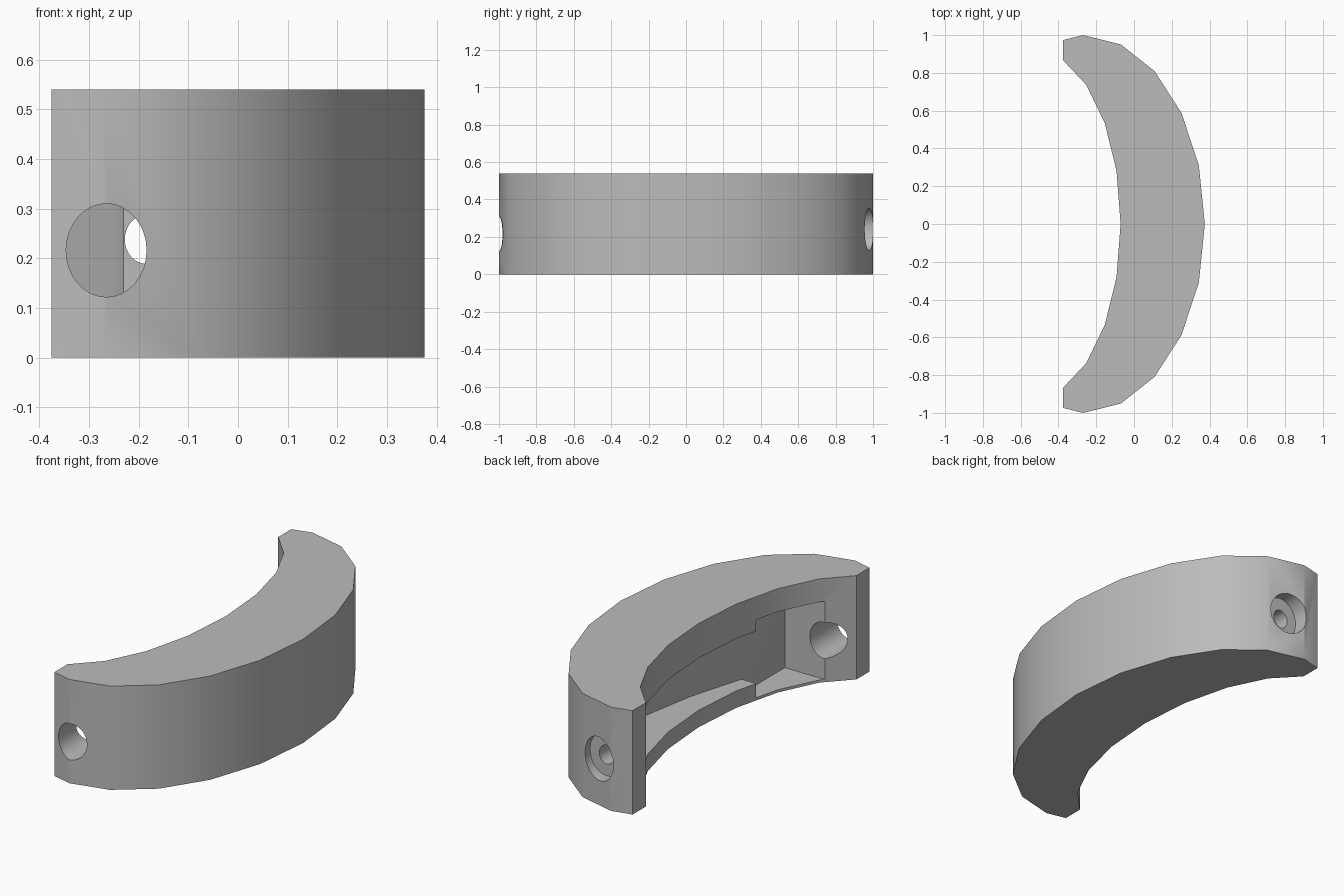
import bpy, bmesh
from math import sin, cos, pi, radians
from mathutils import Matrix, Vector

if "Cube" in bpy.data.objects:
    bpy.data.objects.remove(bpy.data.objects["Cube"], do_unlink=True)

HEIGHT = 0.54
END_X = -0.375

grey = bpy.data.materials.new("plain grey")
grey.use_nodes = True
grey.diffuse_color = (0.5, 0.5, 0.5, 1)
grey.node_tree.nodes["Principled BSDF"].inputs["Base Color"].default_value = (0.5, 0.5, 0.5, 1)


def prism(name, outline, bottom, top):
    """Extrude a plan outline between two heights."""
    bm = bmesh.new()
    face = bm.faces.new([bm.verts.new((x, y, bottom)) for x, y in outline])
    ext = bmesh.ops.extrude_face_region(bm, geom=[face])
    moved = [v for v in ext["geom"] if isinstance(v, bmesh.types.BMVert)]
    bmesh.ops.translate(bm, verts=moved, vec=(0, 0, top - bottom))
    bmesh.ops.recalc_face_normals(bm, faces=bm.faces)
    return to_object(name, bm)


def bore(name, x, z, rx, rz, y0, y1):
    """Oval cylinder running along y."""
    bm = bmesh.new()
    bmesh.ops.create_cone(bm, cap_ends=True, segments=32, radius1=1, radius2=1, depth=1)
    bm.transform(Matrix.Translation((x, (y0 + y1) / 2, z))
                 @ Matrix.Diagonal((rx, y1 - y0, rz, 1))
                 @ Matrix.Rotation(pi / 2, 4, "X"))
    return to_object(name, bm)


def to_object(name, bm):
    mesh = bpy.data.meshes.new(name)
    bm.to_mesh(mesh)
    bm.free()
    mesh.materials.append(grey)
    obj = bpy.data.objects.new(name, mesh)
    bpy.context.collection.objects.link(obj)
    return obj


def arc(cx, rx, ry, steps):
    """Oval arc in 18 degree steps, symmetric about the x axis."""
    return [(cx + rx * cos(radians(18 * i)), ry * sin(radians(18 * i)))
            for i in range(-steps, steps + 1)]


# Crescent body: outer arc, clipped ends, inner arc
outer = arc(-0.27, 0.645, 1.0, 5)
inner = arc(-0.511, 0.44, 0.91, 4)
inner[0] = (END_X, -0.866)
inner[-1] = (END_X, 0.866)
outline = [(END_X, -0.974)] + outer + [(END_X, 0.974)] + inner[::-1]
body = prism("crescent_body", outline, 0, HEIGHT)

# Cutters: long pocket, deeper end pocket, front hole, stepped back hole
cutters = [
    prism("long_pocket", [(-0.8, -0.41), (-0.04, -0.41), (0.05, -0.1), (0.1, 0.19),
                          (0.08, 0.45), (-0.02, 0.69), (-0.8, 0.69)], 0.088, 0.36),
    prism("end_pocket", [(-0.8, -0.755), (-0.04, -0.755), (-0.04, -0.402),
                         (-0.8, -0.402)], 0.014, 0.42),
    bore("front_hole", -0.265, 0.216, 0.081, 0.094, -1.2, -0.6),
    bore("back_counterbore", -0.185, 0.241, 0.097, 0.113, 0.915, 1.2),
    bore("back_hole", -0.185, 0.238, 0.043, 0.049, 0.5, 1.1),
]
bpy.ops.object.select_all(action="DESELECT")
bpy.context.view_layer.objects.active = body
body.select_set(True)
for cutter in cutters:
    cutter.hide_render = True
    mod = body.modifiers.new(cutter.name, "BOOLEAN")
    mod.operation = "DIFFERENCE"
    mod.solver = "EXACT"
    mod.object = cutter
    bpy.ops.object.modifier_apply(modifier=mod.name)
for cutter in cutters:
    bpy.data.objects.remove(cutter, do_unlink=True)

bpy.ops.object.shade_smooth_by_angle(angle=radians(30))
